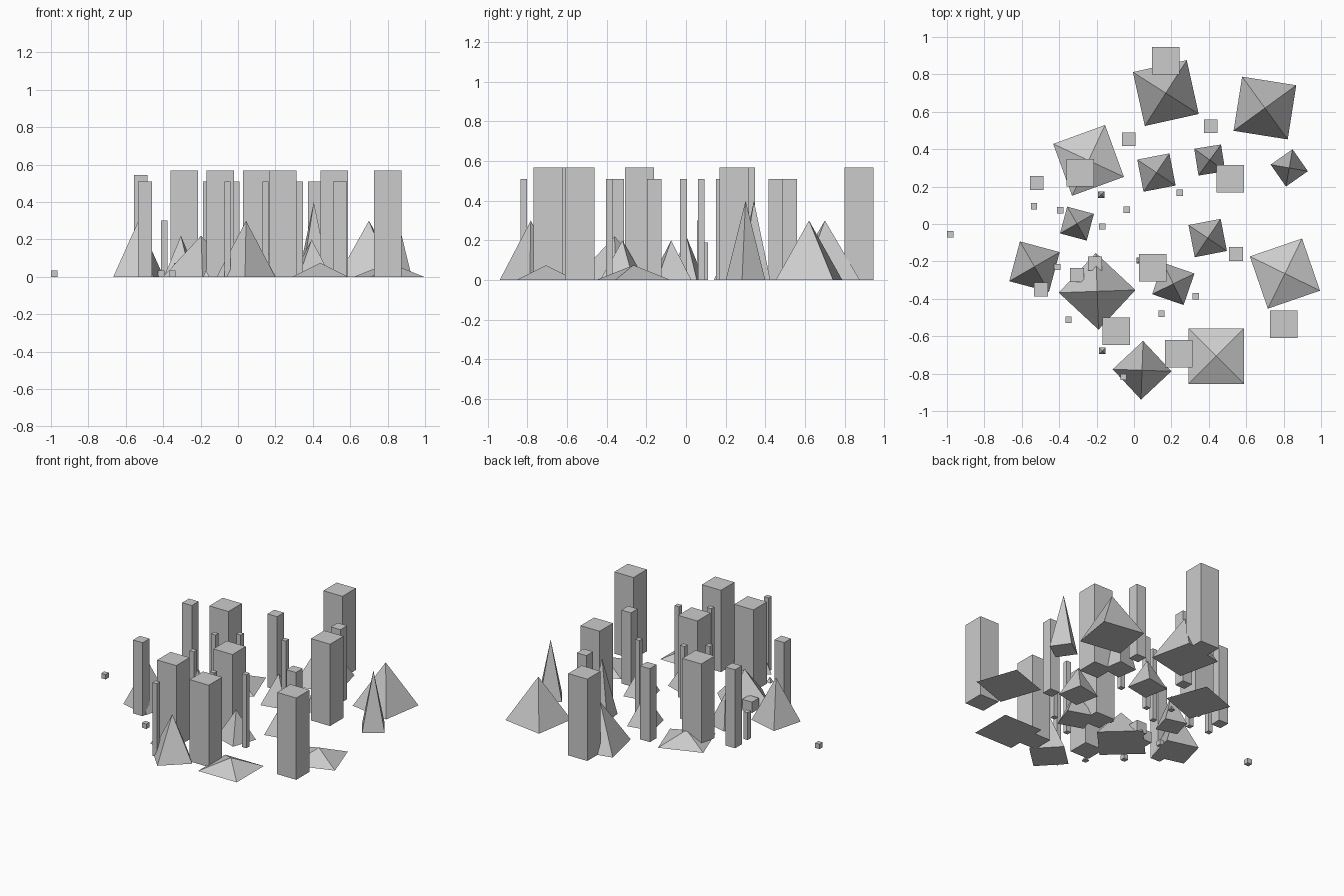
import bpy, bmesh, math

if "Cube" in bpy.data.objects:
    bpy.data.objects.remove(bpy.data.objects["Cube"])

def new_object(name, bm):
    bmesh.ops.recalc_face_normals(bm, faces=bm.faces)
    mesh = bpy.data.meshes.new(name)
    bm.to_mesh(mesh)
    bm.free()
    ob = bpy.data.objects.new(name, mesh)
    bpy.context.collection.objects.link(ob)
    return ob

def block(name, x, y, w, h):
    bm = bmesh.new()
    bmesh.ops.create_cube(bm, size=1)
    for v in bm.verts:
        v.co = (v.co.x * w, v.co.y * w, (v.co.z + 0.5) * h)
    new_object(name, bm).location = (x, y, 0)

def pyramid(name, x, y, side, h, angle):
    bm = bmesh.new()
    s = side / 2
    base = [bm.verts.new(c) for c in ((-s, -s, 0), (s, -s, 0), (s, s, 0), (-s, s, 0))]
    tip = bm.verts.new((0, 0, h))
    bm.faces.new(base)
    for i in range(4):
        bm.faces.new((base[i], base[(i + 1) % 4], tip))
    ob = new_object(name, bm)
    ob.location = (x, y, 0)
    ob.rotation_euler.z = math.radians(angle)

# Wide towers
for x, y in [(.17, .872), (.515, .243), (-.288, .275), (.1, -.235),
             (-.095, -.573), (.24, -.695), (.8, -.535)]:
    block("wide_tower", x, y, .147, .568)

# Medium towers
for x, y, h in [(-.52, .22, .545), (-.028, .453, .51), (.41, .523, .51),
                (.546, -.16, .51), (-.498, -.35, .51)]:
    block("medium_tower", x, y, .074, h)

# Thin posts
for x, y, h in [(-.535, .094, .19), (-.395, .073, .3), (-.038, .077, .51),
                (.245, .167, .51), (-.17, -.013, .51), (.33, -.387, .51),
                (.147, -.48, .51), (-.056, -.818, .51)]:
    block("thin_post", x, y, .034, h)

# Low cubes
for x, y, w in [(-.983, -.055, .034), (-.41, -.23, .034), (-.35, -.512, .034),
                (-.305, -.273, .075), (-.208, -.21, .075)]:
    block("small_cube", x, y, w, w)

# Pyramids: x, y, side, height, angle
for p in [(.17, .70, .295, .3, 12.5), (.70, .62, .293, .3, -9),
          (-.532, -.228, .22, .3, -15), (.043, -.782, .222, .3, 43)]:
    pyramid("tall_pyramid", *p)
for p in [(-.243, .34, .295, .075, 20), (.44, -.706, .297, .075, 0),
          (.807, -.265, .295, .075, 19)]:
    pyramid("flat_pyramid", *p)
for p in [(.12, .275, .175, .2, 11), (.394, -.075, .175, .2, 11),
          (.21, -.32, .178, .2, -19), (-.305, .002, .148, .22, -15),
          (-.197, -.36, .29, .22, -43)]:
    pyramid("medium_pyramid", *p)
for p in [(.405, .342, .145, .4, 9), (.83, .30, .143, .4, 35)]:
    pyramid("spire", *p)
for x, y in [(-.175, .157), (-.17, -.678), (.03, -.195)]:
    pyramid("tiny_pyramid", x, y, .034, .036, 0)
